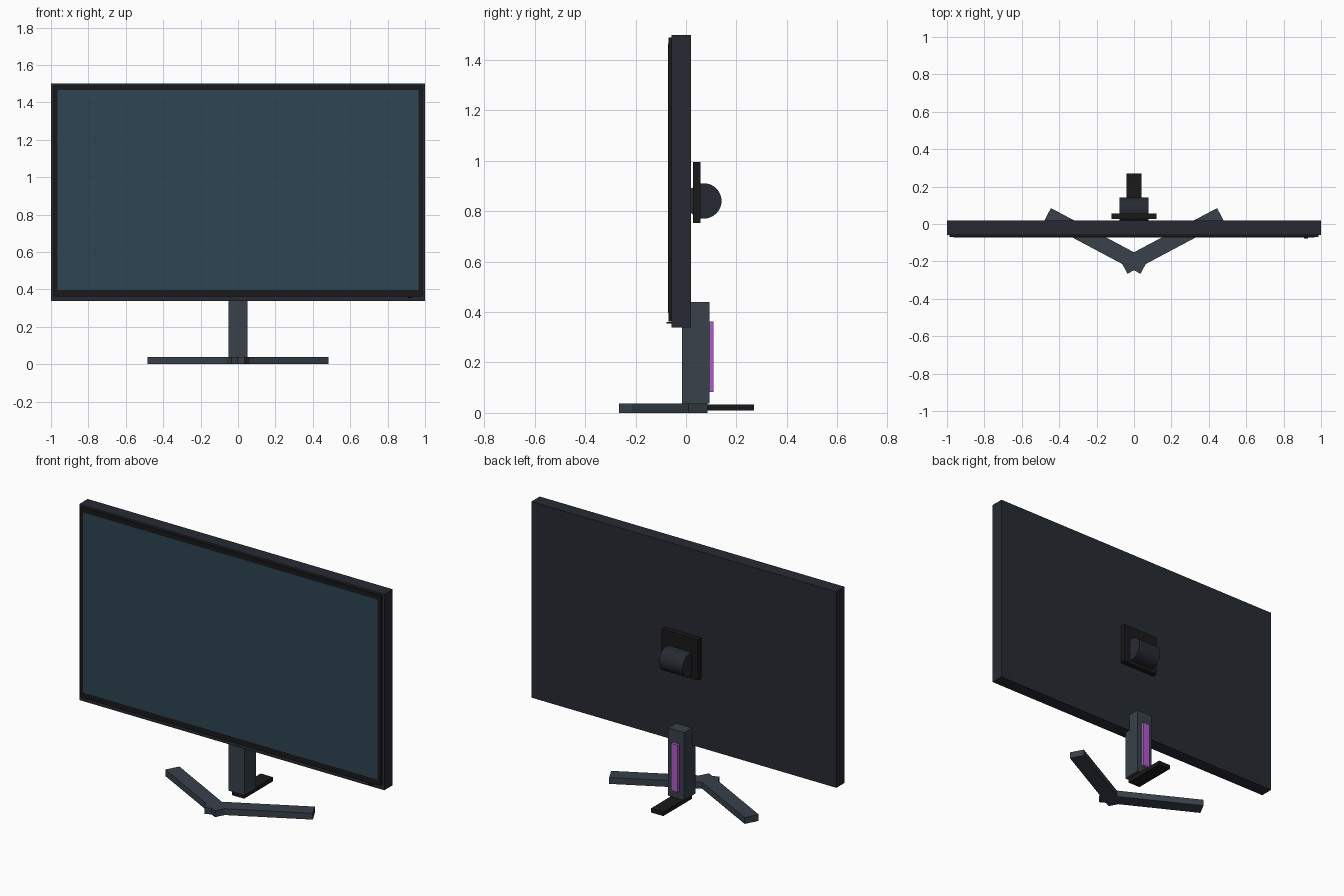
import bpy
import math

if "Cube" in bpy.data.objects:
    bpy.data.objects.remove(bpy.data.objects["Cube"])


def material(name, rgb):
    m = bpy.data.materials.new(name)
    m.diffuse_color = (*rgb, 1)
    m.use_nodes = True
    m.node_tree.nodes["Principled BSDF"].inputs["Base Color"].default_value = m.diffuse_color
    return m


SHELL = material("shell_dark", (0.020, 0.023, 0.032))
BLACK = material("black_plastic", (0.010, 0.010, 0.011))
METAL = material("slate_metal", (0.040, 0.052, 0.068))
GLASS = material("screen_glass", (0.026, 0.058, 0.085))
PURPLE = material("purple_accent", (0.42, 0.11, 0.58))


def box(name, x, y, z, mat):
    """Box from (min, max) ranges on each axis."""
    bpy.ops.mesh.primitive_cube_add(size=1, location=[sum(r) / 2 for r in (x, y, z)])
    ob = bpy.context.object
    ob.name = name
    ob.scale = [r[1] - r[0] for r in (x, y, z)]
    bpy.ops.object.transform_apply(location=False, rotation=False, scale=True)
    ob.data.materials.append(mat)
    return ob


# Display panel: shell, front bezel, glass and power light
box("panel_shell", (-1, 1), (-0.058, 0.02), (0.338, 1.5), SHELL)
box("front_bezel", (-0.986, 0.986), (-0.07, -0.058), (0.363, 1.49), BLACK)
box("screen", (-0.965, 0.965), (-0.072, -0.068), (0.397, 1.466), GLASS)
box("power_light", (0.91, 0.93), (-0.078, -0.056), (0.354, 0.36), BLACK)

# Rear mount: plate and tilt hinge barrel
box("mount_plate", (-0.12, 0.12), (0.027, 0.057), (0.753, 0.995), BLACK)
bpy.ops.mesh.primitive_cylinder_add(vertices=32, radius=0.07, depth=0.153,
                                    location=(0, 0.071, 0.841),
                                    rotation=(0, math.pi / 2, 0))
hinge = bpy.context.object
hinge.name = "tilt_hinge"
hinge.data.materials.append(SHELL)
bpy.ops.object.shade_smooth_by_angle()

# Stand column with accent strip, and rear foot
box("stand_column", (-0.052, 0.052), (-0.015, 0.093), (0.038, 0.44), METAL)
box("accent_strip", (-0.022, 0.022), (0.085, 0.11), (0.083, 0.363), PURPLE)
box("rear_foot", (-0.04, 0.04), (0.0, 0.27), (0.009, 0.034), BLACK)

# Two front legs forming a V, crossing at the front
start, tip = (-0.055, -0.2285), (0.464, 0.0475)
dx, dy = tip[0] - start[0], tip[1] - start[1]
half = math.hypot(dx, dy) / 2
for side, label in ((1, "right"), (-1, "left")):
    leg = box("leg_" + label, (-half, half), (-0.0425, 0.0425), (0, 0.038), METAL)
    leg.location.x = side * (start[0] + tip[0]) / 2
    leg.location.y = (start[1] + tip[1]) / 2
    leg.rotation_euler.z = side * math.atan2(dy, dx)
